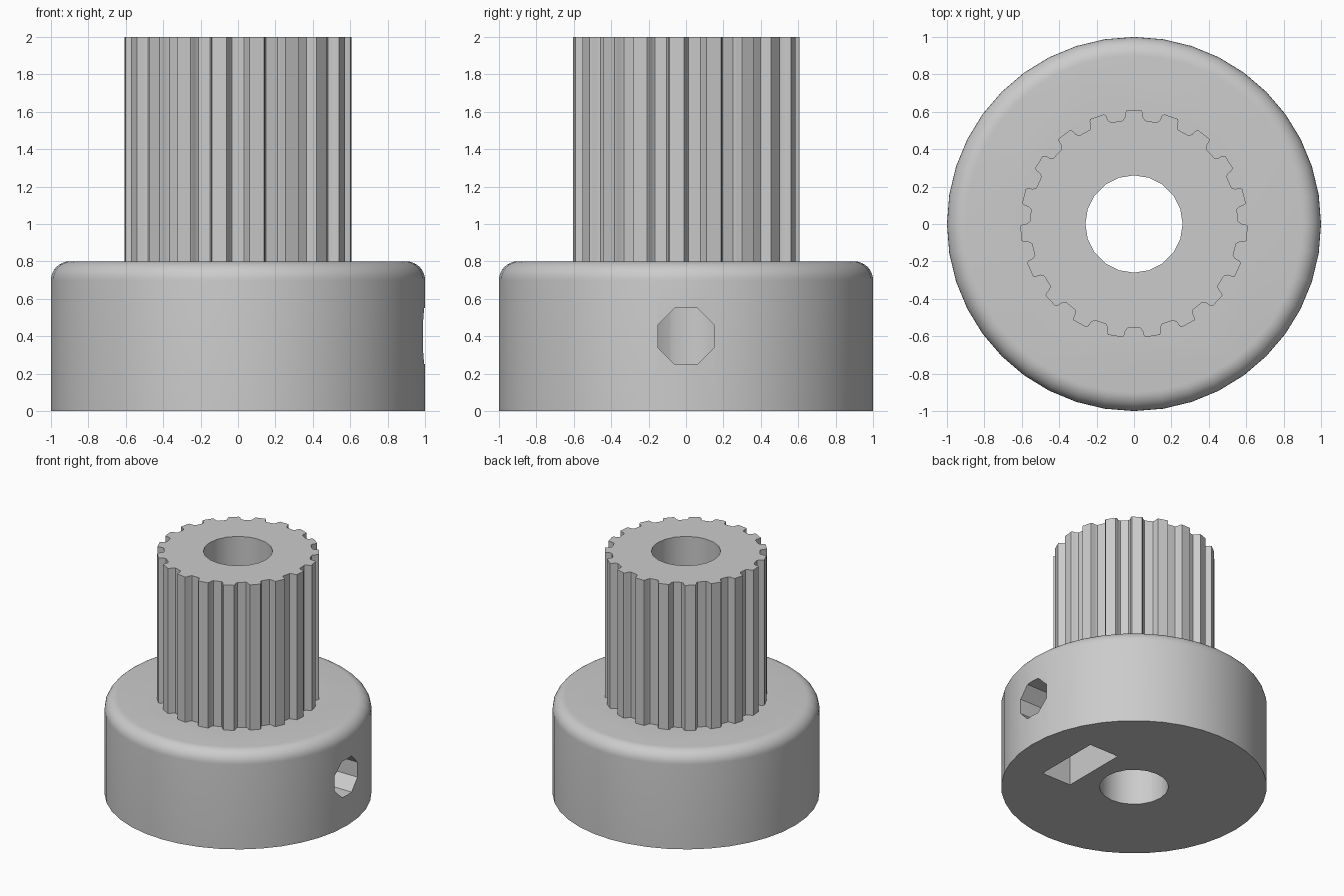
import bpy, bmesh
from math import sin, cos, pi, radians
from mathutils import Matrix

cube = bpy.data.objects.get("Cube")
if cube:
    bpy.data.objects.remove(cube, do_unlink=True)

metal = bpy.data.materials.new("light_grey_metal")
metal.use_nodes = True
GREY = (0.6, 0.6, 0.6, 1)
metal.diffuse_color = GREY
metal.node_tree.nodes["Principled BSDF"].inputs["Base Color"].default_value = GREY


def loft(name, rings):
    """Solid skinned through stacked rings of 3D points."""
    bm = bmesh.new()
    loops = [[bm.verts.new(p) for p in ring] for ring in rings]
    n = len(loops[0])
    for low, high in zip(loops, loops[1:]):
        for i in range(n):
            j = (i + 1) % n
            bm.faces.new((low[i], low[j], high[j], high[i]))
    bm.faces.new(loops[0][::-1])
    bm.faces.new(loops[-1])
    bmesh.ops.recalc_face_normals(bm, faces=bm.faces)
    mesh = bpy.data.meshes.new(name)
    bm.to_mesh(mesh)
    bm.free()
    mesh.materials.append(metal)
    obj = bpy.data.objects.new(name, mesh)
    bpy.context.collection.objects.link(obj)
    return obj


def circle(r, z, sides, turn=0.0):
    return [(r * cos(2 * pi * i / sides + turn), r * sin(2 * pi * i / sides + turn), z)
            for i in range(sides)]


def combine(target, other, operation):
    """Apply a boolean and discard the helper."""
    mod = target.modifiers.new(other.name, 'BOOLEAN')
    mod.operation, mod.solver, mod.object = operation, 'EXACT', other
    bpy.context.view_layer.objects.active = target
    bpy.ops.object.modifier_apply(modifier=mod.name)
    bpy.data.objects.remove(other, do_unlink=True)


# Round hub with a filleted upper rim
FILLET = 0.1
rings = [circle(1, 0, 40)]
for k in range(9):
    a = pi / 2 * k / 8
    rings.append(circle(1 - FILLET + FILLET * cos(a), 0.8 - FILLET + FILLET * sin(a), 40))
pulley = loft("toothed_pulley", rings)

# Toothed shaft: one tooth outline repeated around the axis
TEETH = 19
flank = [(3.7, 0.608), (4.5, 0.596), (4.9, 0.572), (6.2, 0.556)]
tooth = [(-a, r) for a, r in reversed(flank)] + flank
outline = []
for t in range(TEETH):
    for a, r in tooth:
        ang = pi / 2 + 2 * pi * t / TEETH + radians(a)
        outline.append((r * cos(ang), r * sin(ang)))
shaft = loft("toothed_shaft", [[(x, y, z) for x, y in outline] for z in (0.6, 2.0)])
combine(pulley, shaft, 'UNION')

# Central bore
combine(pulley, loft("bore", [circle(0.26, z, 20) for z in (-0.2, 2.2)]), 'DIFFERENCE')

# Eight-sided set screw hole on the left side
screw = loft("screw_hole", [circle(0.162, z, 8, pi / 8) for z in (0.1, 1.2)])
screw.data.transform(Matrix.Translation((0, 0, 0.4)) @ Matrix.Rotation(pi / 2, 4, 'Y'))
combine(pulley, screw, 'DIFFERENCE')

# Nut slot open at the underside
slot = [(0.39, -0.285), (0.66, -0.285), (0.66, 0.275), (0.39, 0.275)]
combine(pulley, loft("nut_slot", [[(x, y, z) for x, y in slot] for z in (-0.2, 0.68)]),
        'DIFFERENCE')

# Smooth curves, crisp edges
bpy.ops.object.select_all(action='DESELECT')
pulley.select_set(True)
bpy.context.view_layer.objects.active = pulley
bpy.ops.object.shade_smooth_by_angle(angle=radians(30))
